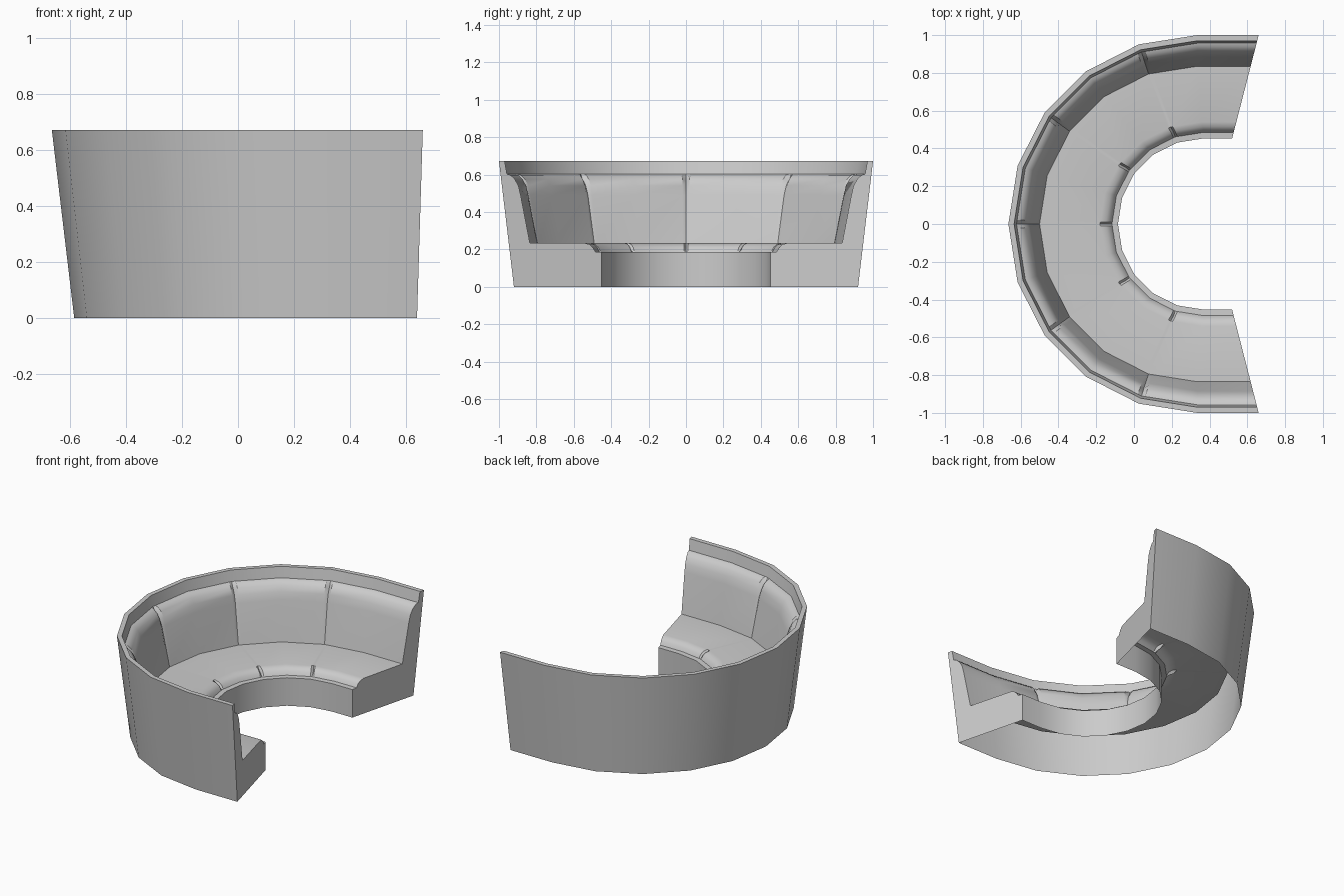
import bpy, bmesh, math

if "Cube" in bpy.data.objects:
    bpy.data.objects.remove(bpy.data.objects["Cube"])

# Cross-section points: (radius, height, centre x, seam push outward, seam dip)
C, CI = 0.335, 0.368
OUTER = [(0.92, 0, C, 0, 0), (1.0, 0.672, C, 0, 0), (0.97, 0.672, C, 0, 0), (0.957, 0.602, C, 0, 0)]
BACK = [(0.957, 0.602, C, 0, 0), (0.938, 0.597, C, 0.008, -0.015), (0.915, 0.575, C, 0.015, -0.012),
        (0.896, 0.54, C, 0.016, 0), (0.884, 0.49, C, 0.008, 0), (0.835, 0.235, C, 0, 0)]
SEAT = [(0.835, 0.235, C, 0, 0), (0.54, 0.233, 0.36, 0, 0), (0.515, 0.226, 0.365, 0.008, -0.018),
        (0.497, 0.21, CI, 0.01, -0.01), (0.485, 0.187, CI, 0, 0)]
FRONT = [(0.485, 0.187, CI, 0, 0), (0.453, 0.185, CI, 0, 0), (0.453, 0, CI, 0, 0)]
SEAMS = (108, 144, 180, 216, 252)


def ring(p, deg, seam=False):
    r, z, cx, dr, dz = p
    if seam:
        r, z = r + dr, z + dz
    a = math.radians(deg)
    return (cx + r * math.cos(a), r * math.sin(a), z)


def end(p, side):
    # straight run out to the slanted end plane
    return (0.403 + 0.257 * p[0], side * p[0], p[1])


def between(p, a, b, f):
    u, v = ring(p, a), ring(p, b)
    return tuple(s + (t - s) * f for s, t in zip(u, v))


def columns(profile, seams):
    cols = [[end(p, 1) for p in profile]]
    for deg in range(90, 271, 18):
        seam = seams and deg in SEAMS
        if seam:
            cols.append([between(p, deg, deg - 18, 0.07) for p in profile])
        cols.append([ring(p, deg, seam) for p in profile])
        if seam:
            cols.append([between(p, deg, deg + 18, 0.07) for p in profile])
    cols.append([end(p, -1) for p in profile])
    return cols


def make(name, bm):
    me = bpy.data.meshes.new(name)
    bm.to_mesh(me)
    bm.free()
    ob = bpy.data.objects.new(name, me)
    bpy.context.collection.objects.link(ob)
    bpy.ops.object.select_all(action='DESELECT')
    ob.select_set(True)
    bpy.context.view_layer.objects.active = ob
    bpy.ops.object.shade_smooth_by_angle(angle=math.radians(30))


def sweep(name, profile, seams=False):
    bm = bmesh.new()
    cols = [[bm.verts.new(v) for v in c] for c in columns(profile, seams)]
    for a, b in zip(cols, cols[1:]):
        for j in range(len(profile) - 1):
            bm.faces.new((a[j], b[j], b[j + 1], a[j + 1]))
    make(name, bm)


# Curved shell, cushions and front panel (underside stays open)
sweep("outer_wall_and_rail", OUTER)
sweep("backrest", BACK, True)
sweep("seat_cushion", SEAT, True)
sweep("front_panel", FRONT)

# L-shaped end panels
outline = OUTER + BACK[1:] + SEAT[1:] + FRONT[1:]
for name, side in (("end_panel_back", 1), ("end_panel_front", -1)):
    bm = bmesh.new()
    verts = [bm.verts.new(end(p, side)) for p in outline]
    bm.faces.new(verts if side == 1 else verts[::-1])
    make(name, bm)
